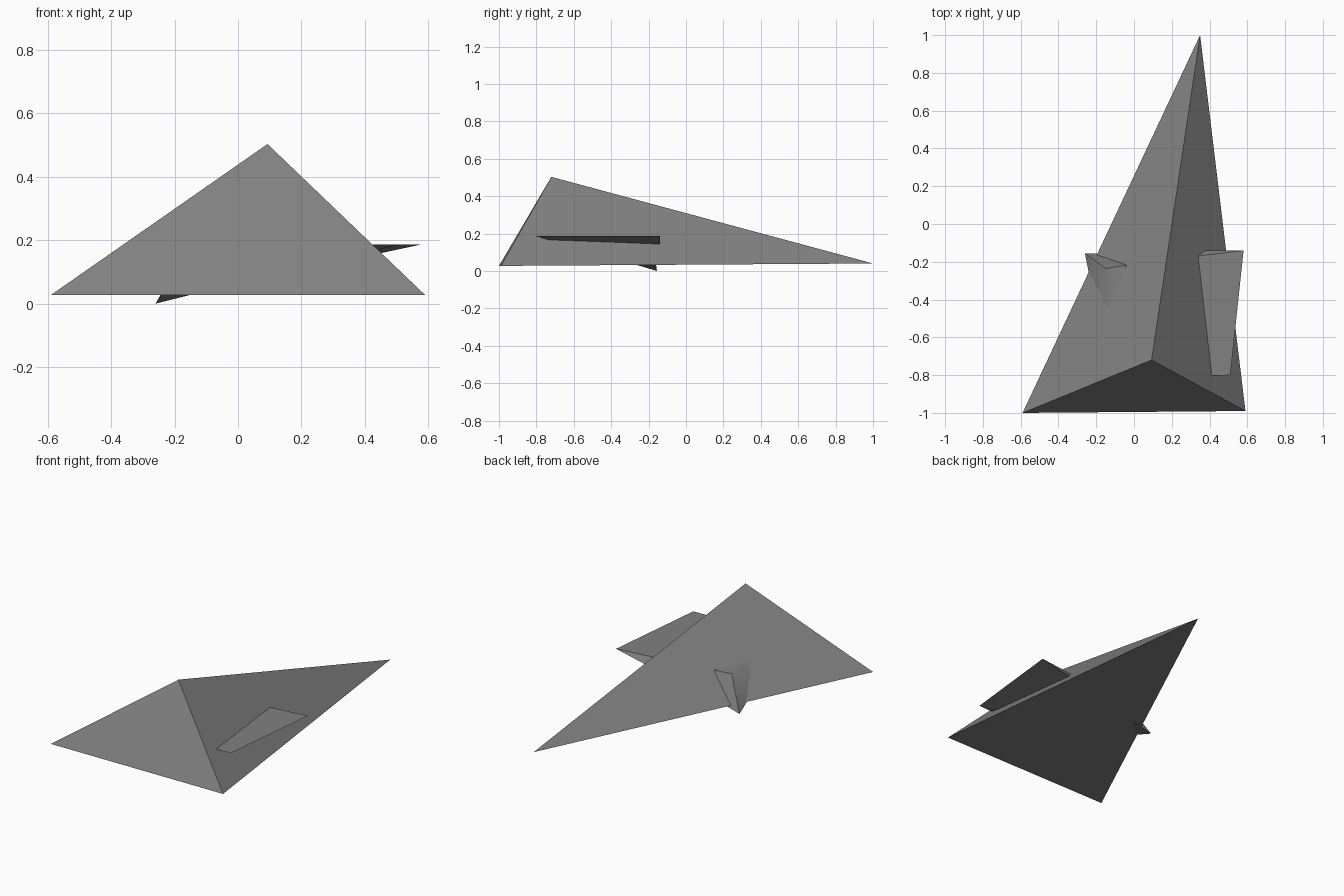
import bpy, bmesh, math
from mathutils import Vector

if "Cube" in bpy.data.objects:
    bpy.data.objects.remove(bpy.data.objects["Cube"], do_unlink=True)

grey = bpy.data.materials.new("mid grey")
grey.use_nodes = True
colour = (0.22, 0.22, 0.22, 1)
grey.diffuse_color = colour
grey.node_tree.nodes["Principled BSDF"].inputs["Base Color"].default_value = colour


def hull_part(name, points):
    """Solid convex part wrapped around a few corner points."""
    bm = bmesh.new()
    for p in points:
        bm.verts.new(Vector(p))
    bmesh.ops.convex_hull(bm, input=bm.verts[:])
    bmesh.ops.dissolve_limit(bm, angle_limit=math.radians(2),
                             verts=bm.verts[:], edges=bm.edges[:])
    bmesh.ops.recalc_face_normals(bm, faces=bm.faces[:])
    mesh = bpy.data.meshes.new(name)
    bm.to_mesh(mesh)
    bm.free()
    mesh.materials.append(grey)
    obj = bpy.data.objects.new(name, mesh)
    bpy.context.collection.objects.link(obj)
    return obj


# Main body: skewed four-sided wedge
hull_part("body", [(-0.59, -1, 0.027), (0.59, -0.99, 0.027),
                   (0.35, 1, 0.04), (0.093, -0.72, 0.503)])

# Flat fin, its inner edge buried in the body: rear section, then front
hull_part("flat_fin", [
    (0.58, -0.14, 0.187), (0.28, -0.177, 0.187), (0.30, -0.14, 0.127),
    (0.51, -0.80, 0.187), (0.36, -0.805, 0.187), (0.38, -0.70, 0.155)])

# Drooping fin on the other side, running forward into the body
droop = hull_part("drooping_fin", [
    (-0.26, -0.155, 0), (-0.15, -0.235, 0.19),
    (0.0, -0.212, 0.19), (0.0, -0.165, 0.065),
    (-0.14, -0.73, 0.17), (-0.13, -0.80, 0.19), (0.0, -0.78, 0.19)])

# Soft blend over the drooping fin's shoulder
bpy.ops.object.select_all(action='DESELECT')
droop.select_set(True)
bpy.context.view_layer.objects.active = droop
bpy.ops.object.shade_smooth_by_angle(angle=math.radians(62))
